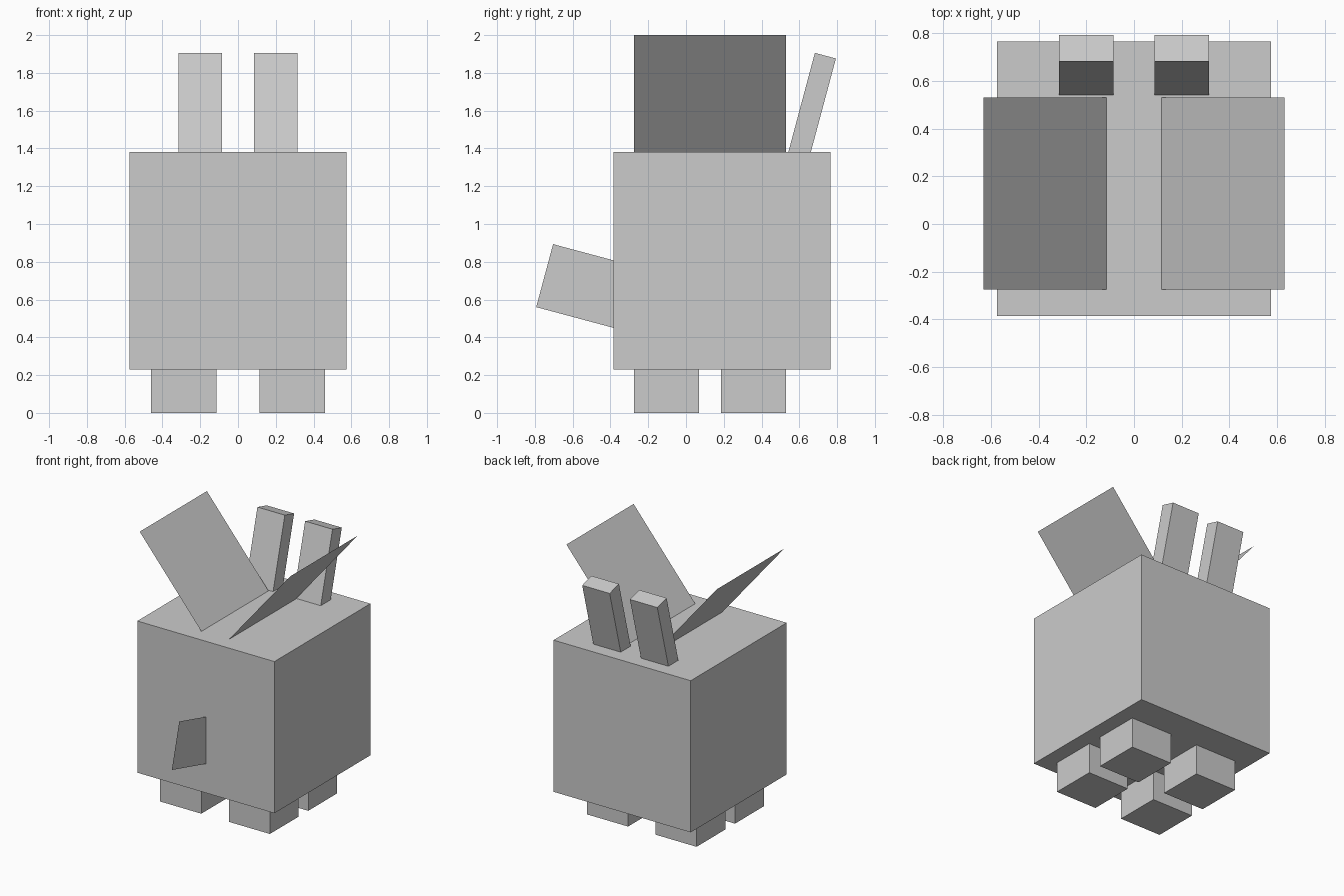
import bpy, bmesh, math
from mathutils import Matrix, Vector

if "Cube" in bpy.data.objects:
    bpy.data.objects.remove(bpy.data.objects["Cube"])

grey = bpy.data.materials.new("light_grey")
grey.diffuse_color = (0.6, 0.6, 0.6, 1)
grey.use_nodes = True
grey.node_tree.nodes["Principled BSDF"].inputs["Base Color"].default_value = grey.diffuse_color


def finish(name, bm, matrix):
    bm.transform(matrix)
    mesh = bpy.data.meshes.new(name)
    bm.to_mesh(mesh)
    bm.free()
    mesh.materials.append(grey)
    obj = bpy.data.objects.new(name, mesh)
    bpy.context.collection.objects.link(obj)
    return obj


def box(name, size, centre, tilt=0.0):
    bm = bmesh.new()
    bmesh.ops.create_cube(bm, size=1)
    rot = Matrix.Rotation(math.radians(tilt), 4, 'X')
    return finish(name, bm, Matrix.Translation(centre) @ rot @ Matrix.Diagonal((*size, 1)))


def sheet(name, corners):
    bm = bmesh.new()
    bm.faces.new([bm.verts.new(c) for c in corners])
    return finish(name, bm, Matrix.Identity(4))


# Cube body
box("body", (1.15, 1.15, 1.15), (0, 0.19, 0.805))

tilt = math.radians(15)
for side, s in (("left", -1), ("right", 1)):
    # Stubby legs
    for end, y in (("front", -0.1025), ("back", 0.3575)):
        box(f"{end}_{side}_leg", (0.345, 0.345, 0.23), (s * 0.2875, y, 0.115))

    # Ears leaning backwards, rooted in the body
    top = Vector((s * 0.2, 0.738, 1.891))
    axis = Vector((0, math.sin(tilt), math.cos(tilt)))
    box(f"{side}_ear", (0.23, 0.115, 0.575), top - axis * 0.2875, -15)

    # Thin wings spreading upwards in a V
    sheet(f"{side}_wing", [(s * 0.115, -0.275, 1.382), (s * 0.632, -0.275, 2.0),
                           (s * 0.632, 0.53, 2.0), (s * 0.115, 0.53, 1.382)])

# Thin upright snout sheet, tilted and rooted in the body
low = Vector((0, -0.793, 0.56))
up = Vector((0, math.sin(tilt), math.cos(tilt))) * 0.345
along = Vector((0, math.cos(tilt), -math.sin(tilt))) * 0.46
sheet("snout", [low, low + along, low + along + up, low + up])
